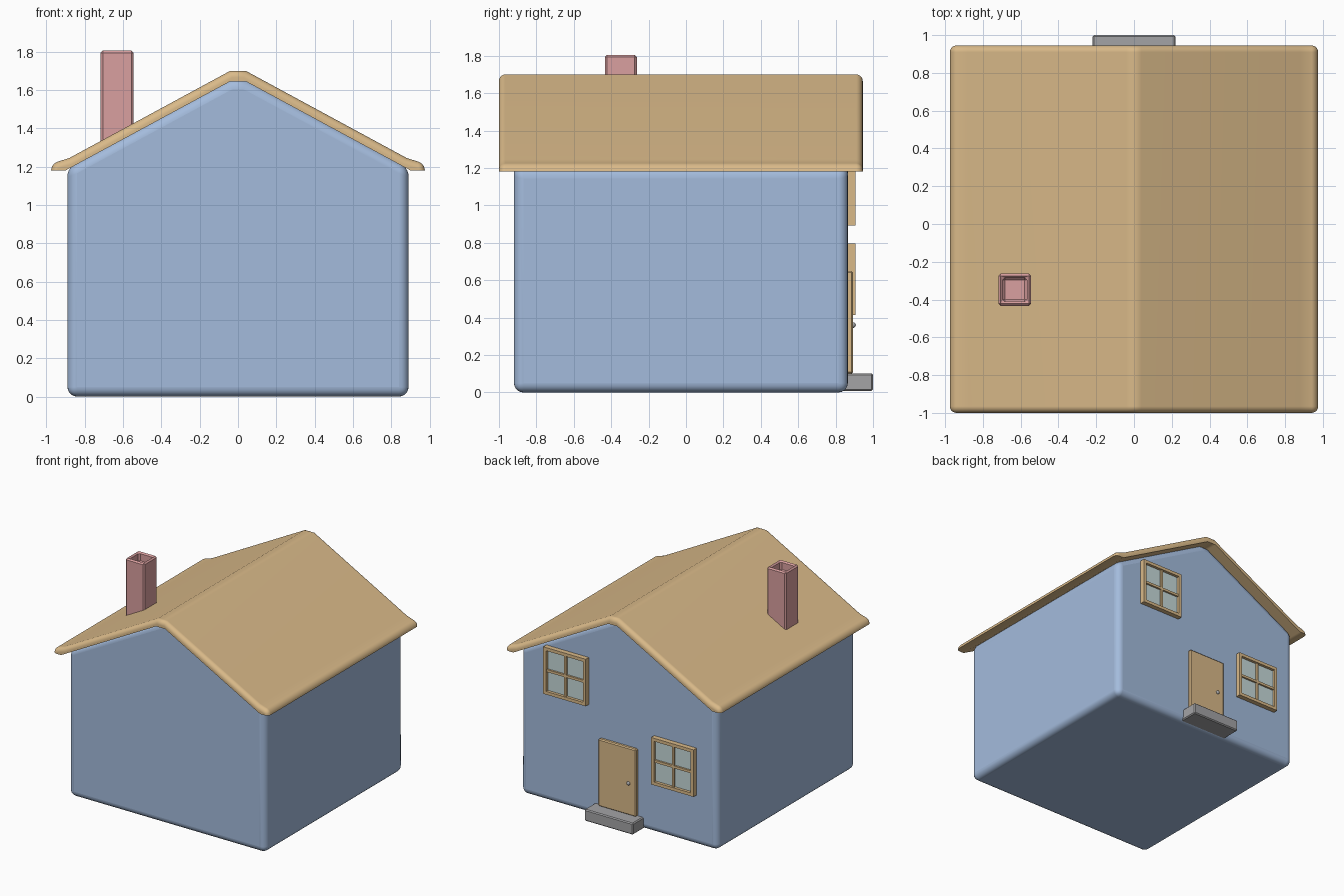
import bpy, bmesh
from mathutils import Matrix, Vector

cube = bpy.data.objects.get("Cube")
if cube:
    bpy.data.objects.remove(cube, do_unlink=True)


def material(name, rgb):
    m = bpy.data.materials.new(name)
    m.use_nodes = True
    m.diffuse_color = (*rgb, 1)
    m.node_tree.nodes["Principled BSDF"].inputs["Base Color"].default_value = (*rgb, 1)
    return m


blue = material("wall_blue", (0.37, 0.50, 0.72))
tan = material("roof_and_trim_tan", (0.70, 0.49, 0.25))
pink = material("chimney_pink", (0.70, 0.35, 0.35))
grey = material("stone_grey", (0.37, 0.37, 0.38))
glass = material("window_glass", (0.57, 0.70, 0.70))


def finish(bm, name, mat, bevel=0, segments=1, smooth=False):
    """Turn a bmesh into an object with optional bevelled edges."""
    bmesh.ops.recalc_face_normals(bm, faces=bm.faces)
    mesh = bpy.data.meshes.new(name)
    bm.to_mesh(mesh)
    bm.free()
    mesh.materials.append(mat)
    ob = bpy.data.objects.new(name, mesh)
    bpy.context.collection.objects.link(ob)
    if bevel:
        mod = ob.modifiers.new("Bevel", "BEVEL")
        mod.width, mod.segments = bevel, segments
        mod.limit_method = "ANGLE"
    if smooth:
        bpy.ops.object.select_all(action="DESELECT")
        ob.select_set(True)
        bpy.context.view_layer.objects.active = ob
        bpy.ops.object.shade_smooth_by_angle(angle=0.6)
        ob.modifiers.new("Weighted Normals", "WEIGHTED_NORMAL").keep_sharp = True
    return ob


def add_box(bm, x0, x1, y0, y1, z0, z1):
    lo, hi = Vector((x0, y0, z0)), Vector((x1, y1, z1))
    bmesh.ops.create_cube(bm, size=1, matrix=Matrix.Translation((lo + hi) / 2)
                          @ Matrix.Diagonal((*(hi - lo), 1)))


def box(name, mat, bounds, **kw):
    bm = bmesh.new()
    add_box(bm, *bounds)
    return finish(bm, name, mat, **kw)


def prism(half, y0, y1):
    """Extrude a profile, mirrored across x = 0, from y0 to y1."""
    pts = half + [(-x, z) for x, z in reversed(half)]
    bm = bmesh.new()
    face = bm.faces.new([bm.verts.new((x, y0, z)) for x, z in pts])
    new = bmesh.ops.extrude_face_region(bm, geom=[face])["geom"]
    bmesh.ops.translate(bm, vec=(0, y1 - y0, 0),
                        verts=[v for v in new if isinstance(v, bmesh.types.BMVert)])
    bmesh.ops.recalc_face_normals(bm, faces=bm.faces)
    return bm


# Walls with rounded edges
finish(prism([(0.89, 0), (0.89, 1.195), (0.04, 1.655)], -0.92, 0.865),
       "walls", blue, bevel=0.05, segments=5, smooth=True)

# Roof shell: round the outer rim, keep the underside crisp
bm = prism([(0.04, 1.645), (0.90, 1.18), (0.975, 1.18), (0.975, 1.215),
            (0.88, 1.245), (0.04, 1.70)], -1.0, 0.945)


def on_outside(v):
    x, z = abs(v.co.x), v.co.z
    return z > 1.69 or x > 0.97 or (0.87 < x < 0.89)


rim = [e for e in bm.edges
       if all(on_outside(v) for v in e.verts) and e.calc_face_angle() > 0.7
       and not all(v.co.z < 1.19 for v in e.verts)]
bmesh.ops.bevel(bm, geom=rim, offset=0.045, segments=5, profile=0.5,
                affect="EDGES", clamp_overlap=True)
finish(bm, "roof", tan, smooth=True)

# Chimney with an open top
bm = bmesh.new()
add_box(bm, -0.717, -0.545, -0.433, -0.263, 1.2, 1.805)
bm.faces.ensure_lookup_table()
top = max(bm.faces, key=lambda f: f.calc_center_median().z)
bmesh.ops.inset_region(bm, faces=[top], thickness=0.032)
hole = bmesh.ops.extrude_face_region(bm, geom=[top])["geom"]
bmesh.ops.translate(bm, vec=(0, 0, -0.08),
                    verts=[v for v in hole if isinstance(v, bmesh.types.BMVert)])
bmesh.ops.delete(bm, geom=[top] if top.is_valid else [], context="FACES_ONLY")
finish(bm, "chimney", pink, bevel=0.014)

# Door, knob and doorstep
box("door", tan, (-0.17, 0.17, 0.85, 0.892, 0.1, 0.65), bevel=0.008)
bm = bmesh.new()
bmesh.ops.create_uvsphere(bm, u_segments=12, v_segments=8, radius=0.015,
                          matrix=Matrix.Translation((-0.105, 0.893, 0.36)))
finish(bm, "door_knob", grey, smooth=True)
box("doorstep", grey, (-0.22, 0.22, 0.82, 1.0, 0.008, 0.102), bevel=0.008)


def window(name, cx, cz, half=0.192, rail=0.026, bar=0.01):
    """Square frame with crossed bars over a glass sheet."""
    x0, x1, z0, z1 = cx - half, cx + half, cz - half, cz + half
    back, front = 0.85, 0.905
    bm = bmesh.new()
    for a, b in ((x0, x0 + rail), (x1 - rail, x1)):
        add_box(bm, a, b, back, front, z0, z1)
    for a, b in ((z0, z0 + rail), (z1 - rail, z1)):
        add_box(bm, x0 + rail, x1 - rail, back, front, a, b)
    add_box(bm, cx - bar, cx + bar, back, front - 0.008, z0 + rail, z1 - rail)
    add_box(bm, x0 + rail, x1 - rail, back, front - 0.008, cz - bar, cz + bar)
    finish(bm, name + "_frame", tan)
    box(name + "_glass", glass, (x0 + 0.01, x1 - 0.01, back, 0.882, z0 + 0.01, z1 - 0.01))


window("lower_window", -0.51, 0.605)
window("upper_window", 0.465, 1.085)
